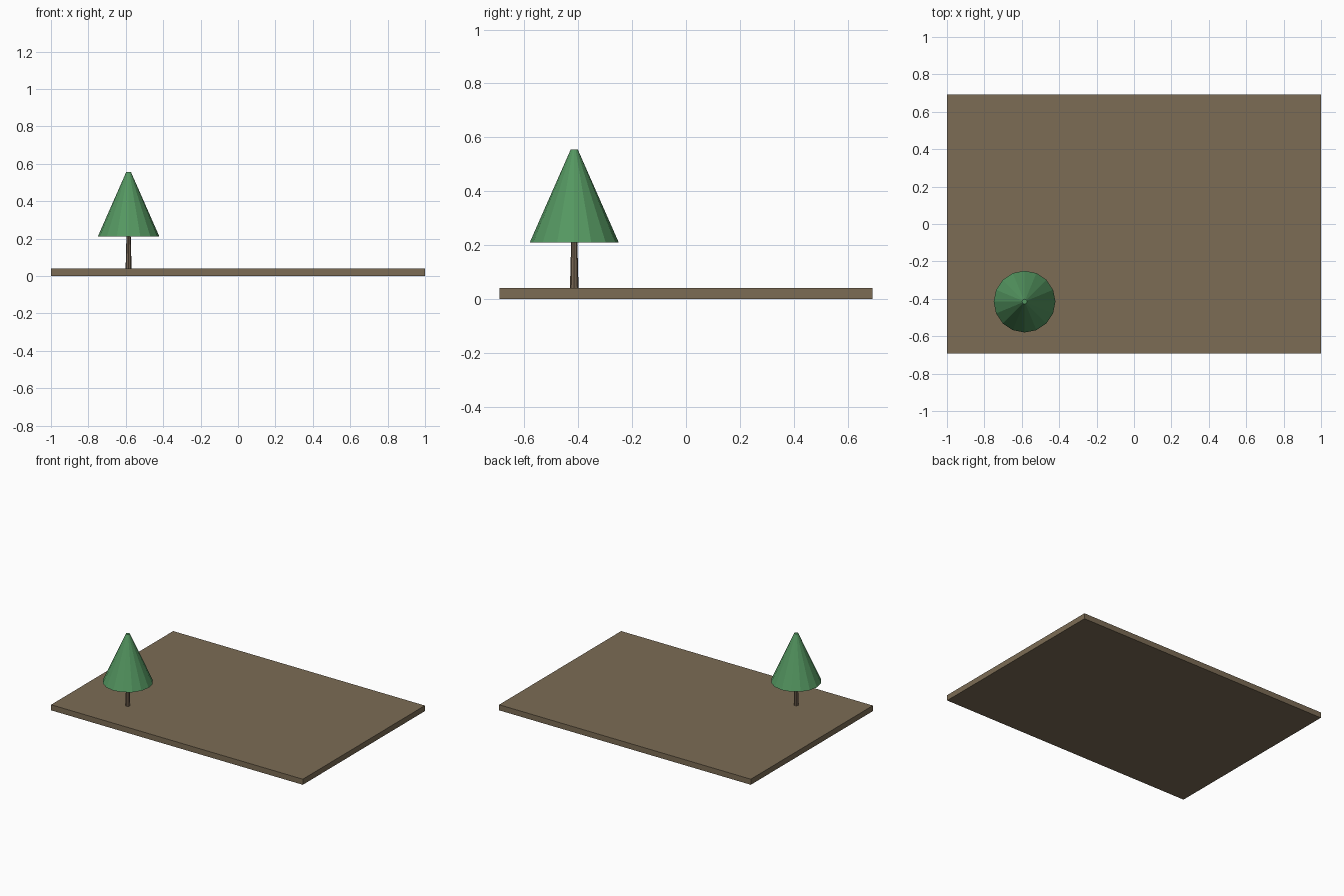
import bpy

if "Cube" in bpy.data.objects:
    bpy.data.objects.remove(bpy.data.objects["Cube"])

TREE_X, TREE_Y = -0.585, -0.415


def material(name, color):
    mat = bpy.data.materials.new(name)
    mat.diffuse_color = (*color, 1.0)
    mat.use_nodes = True
    mat.node_tree.nodes["Principled BSDF"].inputs["Base Color"].default_value = mat.diffuse_color
    return mat


def tapered(name, sides, r_bottom, r_top, z0, z1, mat):
    """Upright flat-sided frustum on the tree axis."""
    bpy.ops.mesh.primitive_cone_add(
        vertices=sides, radius1=r_bottom, radius2=r_top, depth=z1 - z0,
        location=(TREE_X, TREE_Y, (z0 + z1) / 2))
    obj = bpy.context.object
    obj.name = name
    obj.data.materials.append(mat)
    return obj


earth = material("earth brown", (0.20, 0.15, 0.09))
bark = material("bark brown", (0.18, 0.13, 0.085))
leaf = material("leaf green", (0.09, 0.31, 0.12))

# Ground slab
bpy.ops.mesh.primitive_cube_add(size=1, location=(0, 0, 0.02))
slab = bpy.context.object
slab.name = "ground_slab"
slab.scale = (2.0, 1.385, 0.04)
bpy.ops.object.transform_apply(location=False, rotation=False, scale=True)
slab.data.materials.append(earth)

# Tree: thin trunk and truncated cone of foliage
tapered("trunk", 8, 0.016, 0.011, 0.04, 0.23, bark)
tapered("foliage", 16, 0.165, 0.013, 0.21, 0.555, leaf)
